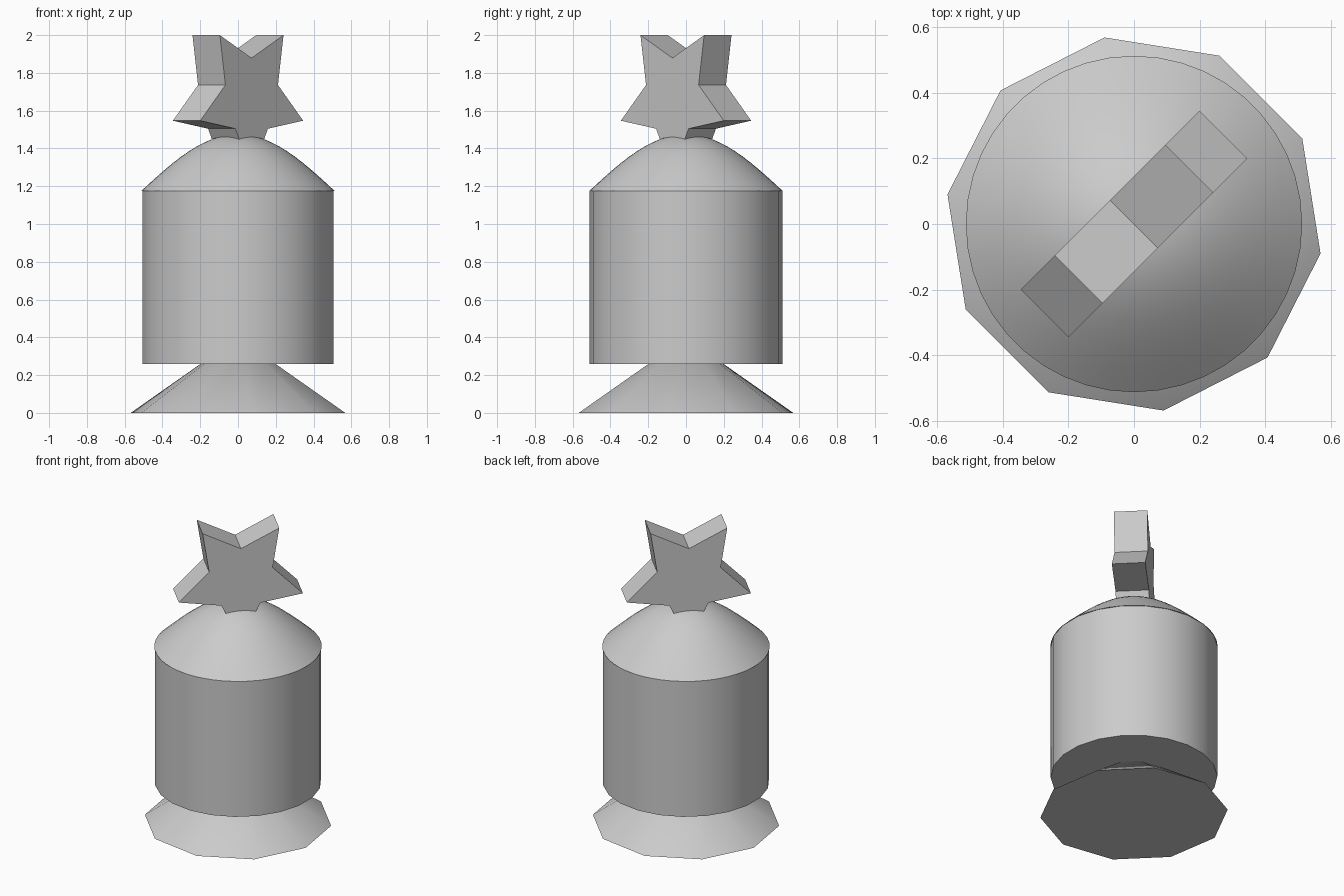
import bpy, bmesh
from math import pi, sin, cos, radians
from mathutils import Matrix

cube = bpy.data.objects.get("Cube")
if cube:
    bpy.data.objects.remove(cube, do_unlink=True)

grey = bpy.data.materials.new("plain grey")
grey.use_nodes = True
colour = (0.6, 0.6, 0.6, 1)
grey.diffuse_color = colour
grey.node_tree.nodes["Principled BSDF"].inputs["Base Color"].default_value = colour


def add_part(name, bm, smooth=None):
    bmesh.ops.recalc_face_normals(bm, faces=bm.faces[:])
    mesh = bpy.data.meshes.new(name)
    bm.to_mesh(mesh)
    bm.free()
    mesh.materials.append(grey)
    obj = bpy.data.objects.new(name, mesh)
    bpy.context.collection.objects.link(obj)
    if smooth:
        bpy.ops.object.select_all(action="DESELECT")
        obj.select_set(True)
        bpy.context.view_layer.objects.active = obj
        bpy.ops.object.shade_smooth_by_angle(angle=radians(smooth))
    return obj


def lathe(name, profile, sides, turn, smooth):
    """Revolve (radius, height) points into a closed solid."""
    bm = bmesh.new()
    rings = []
    for r, z in profile:
        angles = [turn + 2 * pi * i / sides for i in range(sides)]
        rings.append([bm.verts.new((r * cos(a), r * sin(a), z)) for a in angles])
    for low, high in zip(rings, rings[1:]):
        for i in range(sides):
            j = (i + 1) % sides
            bm.faces.new((low[i], low[j], high[j], high[i]))
    bm.faces.new(rings[0])
    bm.faces.new(rings[-1])
    return add_part(name, bm, smooth)


# Flared ten-sided foot
lathe("foot", [(0.575, 0), (0.2, 0.26)], 10, radians(-9), 40)

# Drum body
lathe("body", [(0.51, 0.26), (0.51, 1.175)], 22, pi / 2, 40)

# Rounded cap over the body
steps = 12
dome = [(0.51 * (1 - i / steps) + 0.002, 1.175 + 0.3 * sin(pi / 2 * i / steps))
        for i in range(steps + 1)]
lathe("dome", dome, 44, pi / 2, 40)

# Star standing on one point, set diagonally
bm = bmesh.new()
outline = []
for i in range(10):
    r = 0.405 if i % 2 == 0 else 0.207
    a = -pi / 2 + i * pi / 5
    outline.append(bm.verts.new((r * cos(a), 0.1025, r * sin(a))))
face = bm.faces.new(outline)
extruded = bmesh.ops.extrude_face_region(bm, geom=[face])["geom"]
moved = [v for v in extruded if isinstance(v, bmesh.types.BMVert)]
bmesh.ops.translate(bm, verts=moved, vec=(0, -0.205, 0))
place = Matrix.Translation((0, 0, 1.672)) @ Matrix.Rotation(pi / 4, 4, "Z")
bmesh.ops.transform(bm, matrix=place, verts=bm.verts[:])
add_part("star", bm)
